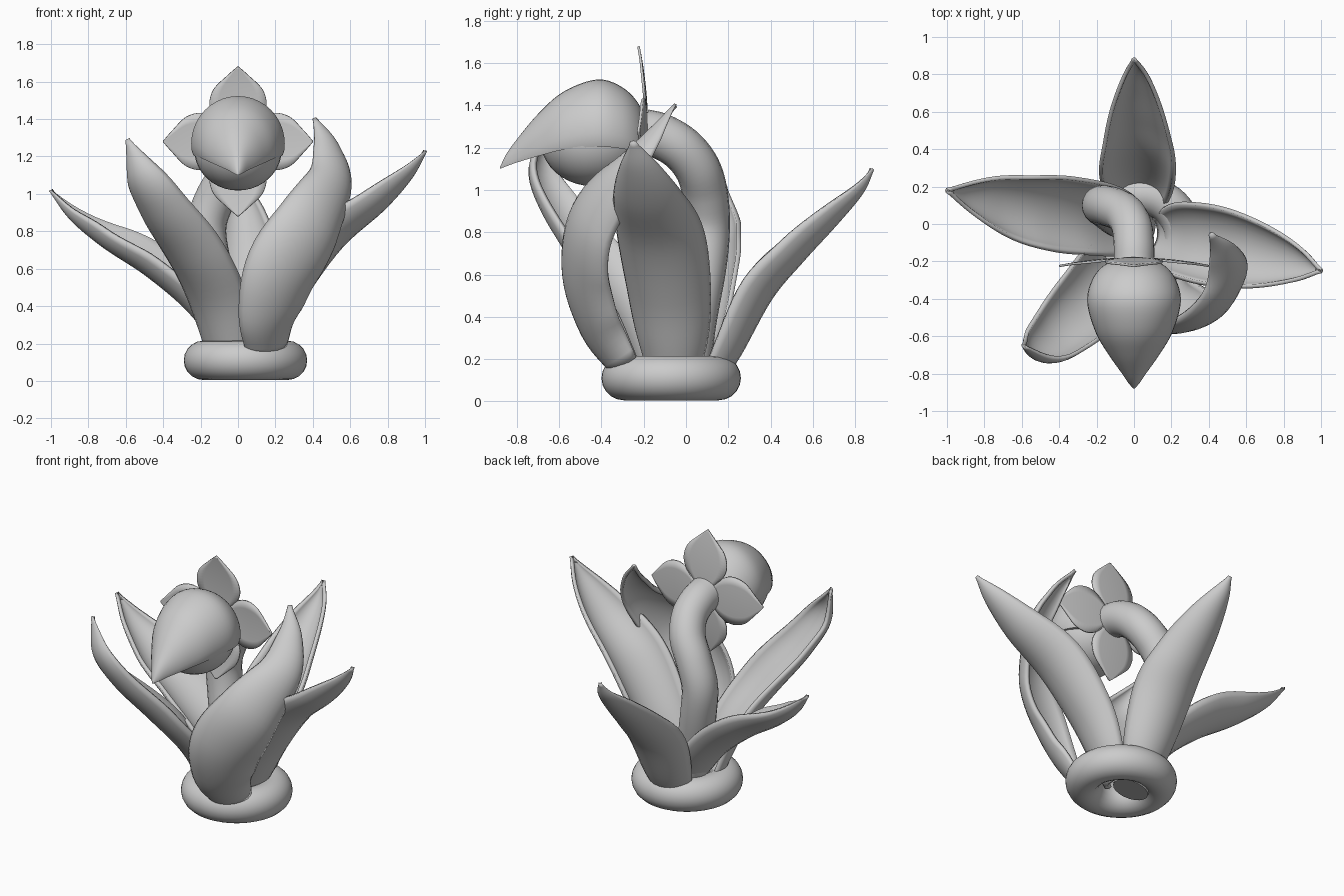
import bpy, bmesh, math
from mathutils import Vector

if "Cube" in bpy.data.objects:
    bpy.data.objects.remove(bpy.data.objects["Cube"], do_unlink=True)

mat = bpy.data.materials.new("plain_grey")
mat.use_nodes = True
GREY = (0.6, 0.6, 0.6, 1)
mat.diffuse_color = GREY
mat.node_tree.nodes["Principled BSDF"].inputs["Base Color"].default_value = GREY


def finish(obj, angle=50):
    obj.data.materials.clear()
    obj.data.materials.append(mat)
    bpy.ops.object.select_all(action='DESELECT')
    obj.select_set(True)
    bpy.context.view_layer.objects.active = obj
    bpy.ops.object.shade_smooth_by_angle(angle=math.radians(angle))
    return obj


def spline(points, steps):
    """Catmull-Rom samples through tuples of any length."""
    pts = [Vector(p) for p in points]
    pts = [2 * pts[0] - pts[1]] + pts + [2 * pts[-1] - pts[-2]]
    out = []
    for a, b, c, d in zip(pts, pts[1:], pts[2:], pts[3:]):
        for i in range(steps):
            t = i / steps
            out.append(b + (c - a) * (t / 2) + (2 * a - 5 * b + 4 * c - d) * (t * t / 2)
                       + (3 * b - a - 3 * c + d) * (t ** 3 / 2))
    return out + [pts[-2]]


def loft(name, rows, closed=False, thickness=0):
    """Skin a list of equal rows; closed rows get end caps."""
    bm = bmesh.new()
    grid = [[bm.verts.new(p) for p in row] for row in rows]
    n = len(grid[0])
    for r, s in zip(grid, grid[1:]):
        for i in range(n if closed else n - 1):
            j = (i + 1) % n
            bm.faces.new((r[i], r[j], s[j], s[i]))
    if closed:
        bm.faces.new(grid[0])
        bm.faces.new(grid[-1])
    bmesh.ops.recalc_face_normals(bm, faces=bm.faces)
    mesh = bpy.data.meshes.new(name)
    bm.to_mesh(mesh)
    bm.free()
    obj = bpy.data.objects.new(name, mesh)
    bpy.context.collection.objects.link(obj)
    finish(obj)
    if thickness:
        mod = obj.modifiers.new("thickness", 'SOLIDIFY')
        mod.thickness = thickness
        mod.offset = 0
    return obj


def leaf(name, outward, cup, points):
    """Cupped pointed leaf; points hold x, y, z and half width."""
    path = spline(points, 6)
    out = Vector((*outward, 0)).normalized()
    rows = []
    for i, p in enumerate(path):
        tangent = (path[min(i + 1, len(path) - 1)] - path[max(i - 1, 0)]).to_3d().normalized()
        side = tangent.cross(out).normalized()
        inward = tangent.cross(side).normalized()
        if inward.dot(out) > 0:
            inward = -inward
        hw = max(p[3], 0.004)
        row = []
        for k in range(13):
            a = math.radians(-78 + 13 * k)
            row.append(p.to_3d() + side * hw * math.sin(a) + inward * hw * cup * (1 - math.cos(a)))
        rows.append(row)
    return loft(name, rows, thickness=0.022)


# Ring at the foot
bpy.ops.mesh.primitive_torus_add(major_segments=48, minor_segments=20, major_radius=0.225,
                                 minor_radius=0.105, location=(0.04, -0.07, 0.11))
bpy.context.object.name = "base_ring"
finish(bpy.context.object)

# Five leaves
leaf("left_leaf", (1, -0.25), 0.85, [(0.13, -0.08, 0.06, 0.1), (0.23, -0.09, 0.24, 0.165),
     (0.35, -0.11, 0.455, 0.2), (0.545, -0.15, 0.72, 0.21), (0.77, -0.2, 0.92, 0.16),
     (0.92, -0.23, 1.09, 0.085), (1, -0.25, 1.23, 0)])
leaf("front_left_leaf", (0.45, -0.9), 0.65, [(0.18, -0.33, 0.15, 0.12), (0.21, -0.475, 0.35, 0.185),
     (0.285, -0.55, 0.6, 0.215), (0.425, -0.51, 0.85, 0.19), (0.525, -0.34, 1.08, 0.135),
     (0.49, -0.18, 1.26, 0.075), (0.41, -0.05, 1.4, 0)])
leaf("right_leaf", (-1, 0.22), 0.85, [(-0.02, -0.02, 0.06, 0.1), (-0.13, 0.01, 0.22, 0.165),
     (-0.29, 0.05, 0.41, 0.195), (-0.5, 0.085, 0.585, 0.2), (-0.73, 0.12, 0.735, 0.155),
     (-0.89, 0.155, 0.87, 0.085), (-1, 0.18, 1.02, 0)])
leaf("front_right_leaf", (-0.6, -0.8), 0.8, [(-0.09, -0.2, 0.12, 0.14), (-0.17, -0.32, 0.4, 0.19),
     (-0.29, -0.49, 0.65, 0.195), (-0.43, -0.64, 0.88, 0.16), (-0.53, -0.71, 1.08, 0.11),
     (-0.59, -0.65, 1.29, 0)])
leaf("back_leaf", (0, 1), 0.95, [(0.04, 0.14, 0.06, 0.11), (0.03, 0.25, 0.22, 0.165),
     (0.02, 0.4, 0.49, 0.2), (0.02, 0.55, 0.67, 0.175), (0.015, 0.71, 0.845, 0.125),
     (0.01, 0.83, 0.99, 0.06), (0, 0.88, 1.1, 0)])

# Arching stem
path = spline([(0.01, -0.02, 0.04), (-0.03, 0.01, 0.2), (-0.09, 0.04, 0.4), (-0.15, 0.085, 0.65),
               (-0.17, 0.1, 0.83), (-0.12, 0.09, 0.98), (-0.05, 0.055, 1.1),
               (-0.01, -0.02, 1.195), (0, -0.12, 1.255), (0, -0.2, 1.275)], 5)
rows = []
for i, p in enumerate(path):
    tangent = (path[min(i + 1, len(path) - 1)] - path[max(i - 1, 0)]).normalized()
    u = tangent.cross(Vector((1, 0, 0))).normalized()
    v = tangent.cross(u)
    rows.append([p + 0.108 * (u * math.cos(a) + v * math.sin(a))
                 for a in (k * math.tau / 20 for k in range(20))])
loft("stem", rows, closed=True)

# Four thin sepals behind the bud, meeting along their diagonals
outline = spline([(0, 0.002), (0.07, 0.072), (0.13, 0.13), (0.2, 0.153), (0.28, 0.13),
                  (0.35, 0.06), (0.4, 0.003)], 4)
for k, side in enumerate(("top", "left", "bottom", "right")):
    ang = k * math.pi / 2
    rows = []
    for r, hw in outline:
        row = []
        for j in range(-3, 4):
            w = hw * j / 3
            row.append((r * math.sin(ang) + w * math.cos(ang), -0.185 - 0.25 * (r * r + w * w),
                        1.28 + r * math.cos(ang) - w * math.sin(ang)))
        rows.append(row)
    loft(side + "_sepal", rows, thickness=0.012)

# Upper hood of the bud: y, half width, crown height, rim height
hood = spline([(-0.195, 0.08, 1.3, 1.17), (-0.22, 0.16, 1.4, 1.175), (-0.3, 0.225, 1.485, 1.195),
               (-0.42, 0.25, 1.523, 1.205), (-0.58, 0.205, 1.465, 1.19), (-0.7, 0.135, 1.36, 1.16),
               (-0.8, 0.064, 1.24, 1.13), (-0.85, 0.03, 1.17, 1.112), (-0.88, 0.003, 1.108, 1.1)], 5)
rows = []
for y, hw, crown, rim in hood:
    widest = rim + (crown - rim) * 0.2
    row = []
    for k in range(25):
        a = math.radians(-18 + 9 * k)
        height = (crown - widest) * math.sin(a)
        row.append((hw * math.cos(a), y, max(rim, widest + height)))
    rows.append(row)
loft("bud_hood", rows, closed=True)

# Rounded lower lip of the bud
bpy.ops.mesh.primitive_uv_sphere_add(segments=32, ring_count=20, radius=1, location=(0, -0.44, 1.24))
lip = bpy.context.object
lip.name = "bud_lip"
lip.scale = (0.235, 0.25, 0.222)
finish(lip)
